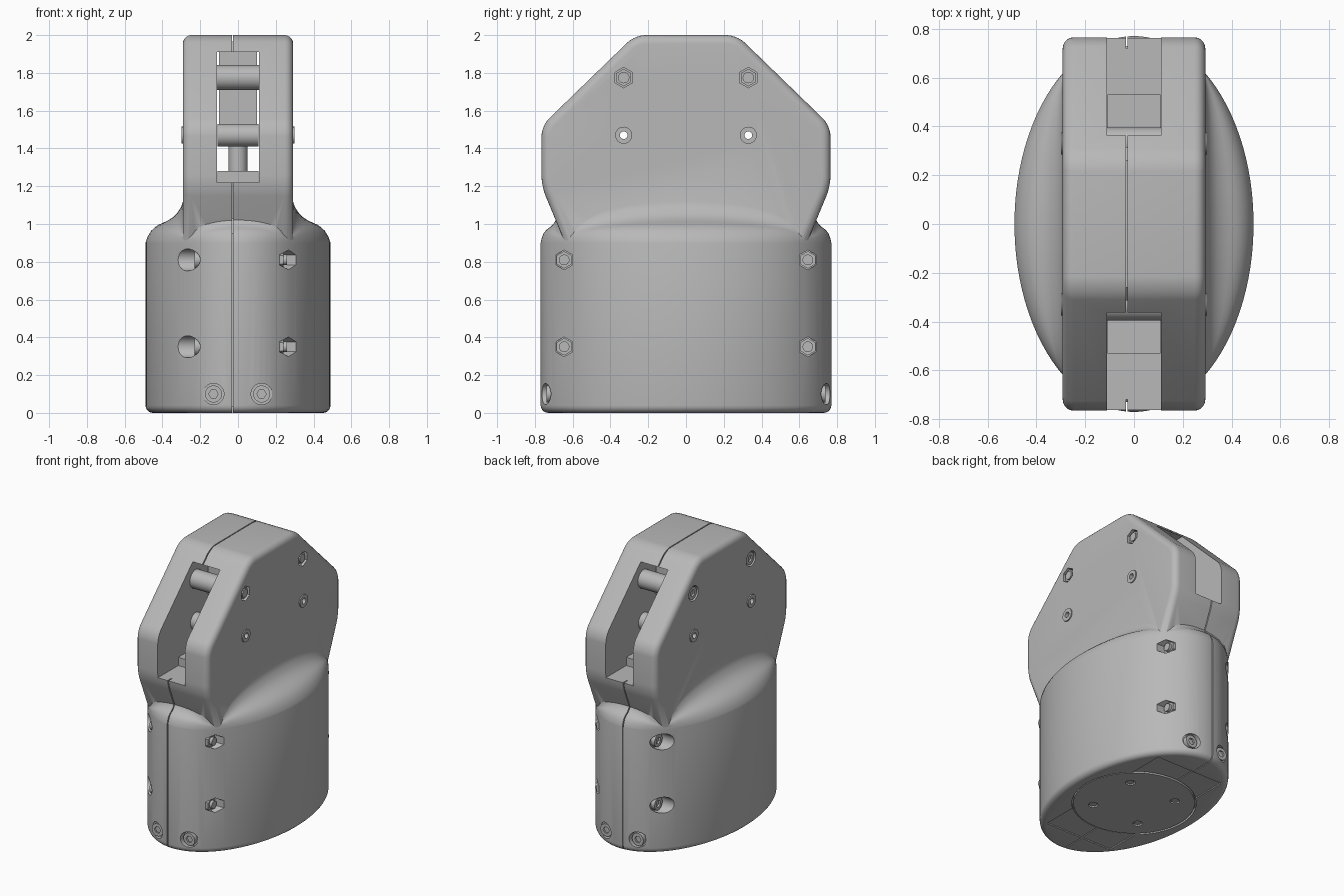
import bpy, bmesh, math
from mathutils import Matrix, Vector

cube = bpy.data.objects.get("Cube")
if cube:
    bpy.data.objects.remove(cube)

grey = bpy.data.materials.new("mid grey")
grey.use_nodes = True
grey.diffuse_color = (0.48, 0.48, 0.48, 1)
grey.node_tree.nodes["Principled BSDF"].inputs["Base Color"].default_value = (0.48, 0.48, 0.48, 1)


def finish(bm, name):
    bmesh.ops.recalc_face_normals(bm, faces=bm.faces)
    mesh = bpy.data.meshes.new(name)
    bm.to_mesh(mesh)
    bm.free()
    mesh.materials.append(grey)
    ob = bpy.data.objects.new(name, mesh)
    bpy.context.collection.objects.link(ob)
    return ob


def box(name, lo, hi):
    bm = bmesh.new()
    lo, hi = Vector(lo), Vector(hi)
    bmesh.ops.create_cube(bm, size=1, matrix=Matrix.Translation((lo + hi) / 2) @ Matrix.Diagonal((*(hi - lo), 1)))
    return finish(bm, name)


TURN = {"x": Matrix.Rotation(math.pi / 2, 4, "Y"), "y": Matrix.Rotation(math.pi / 2, 4, "X"), "z": Matrix()}


def cyl(name, r, length, centre, axis, sides=32):
    bm = bmesh.new()
    place = Matrix.Translation(centre) @ TURN[axis] @ Matrix.Rotation(math.pi / 6, 4, "Z")
    bmesh.ops.create_cone(bm, cap_ends=True, segments=sides, radius1=r, radius2=r, depth=length, matrix=place)
    return finish(bm, name)


def side_slab(name, half, x0, x1):
    """Extrude a front/back symmetric (y, z) outline along x."""
    bm = bmesh.new()
    outline = half + [(-y, z) for y, z in reversed(half)]
    face = bm.faces.new([bm.verts.new((x0, y, z)) for y, z in outline])
    new = bmesh.ops.extrude_face_region(bm, geom=[face])["geom"]
    bmesh.ops.translate(bm, vec=(x1 - x0, 0, 0), verts=[v for v in new if isinstance(v, bmesh.types.BMVert)])
    return finish(bm, name)


def select(ob):
    bpy.ops.object.select_all(action="DESELECT")
    ob.select_set(True)
    bpy.context.view_layer.objects.active = ob


def combine(ob, other, operation="DIFFERENCE", keep=False):
    mod = ob.modifiers.new("cut", "BOOLEAN")
    mod.object, mod.operation, mod.solver = other, operation, "EXACT"
    select(ob)
    bpy.ops.object.modifier_apply(modifier=mod.name)
    if not keep:
        bpy.data.objects.remove(other)


def smooth(ob):
    select(ob)
    bpy.ops.object.shade_smooth_by_angle(angle=math.radians(35))


# Elliptical base, flaring inward to the head with a soft shoulder
A, B, N = 0.49, 0.77, 96
SHOULDER = [(0, 0), (.02, .06), (.06, .15), (.15, .28), (.25, .36), (.35, .42), (.48, .47),
            (.6, .52), (.72, .59), (.82, .67), (.93, .82), (1, 1)]


def clamp(v, lim):
    return max(-lim, min(lim, v)) * 0.98


bm = bmesh.new()
angles = [2 * math.pi * (i + 0.5) / N for i in range(N)]
rings = []
for k in range(6):
    a = math.pi / 2 * k / 5
    inset = 0.04 * (1 - math.sin(a))
    rings.append([((A - inset) * math.cos(t), (B - inset) * math.sin(t), 0.04 * (1 - math.cos(a))) for t in angles])
for f, h in SHOULDER:
    ring = []
    for t in angles:
        outer = Vector((A * math.cos(t), B * math.sin(t)))
        inner = Vector((clamp(outer.x, 0.294), clamp(outer.y, 0.69)))
        rise = 0.23 * min(1, (outer - inner).length / 0.2) ** 0.4
        p = outer.lerp(inner, f)
        ring.append((p.x, p.y, 0.9 + rise * h))
    rings.append(ring)
rings.append([(x / 2, y / 2, 0.95) for x, y, z in rings[-1]])
loops = [[bm.verts.new(p) for p in ring] for ring in rings]
for low, high in zip(loops, loops[1:]):
    for i in range(N):
        j = (i + 1) % N
        bm.faces.new((low[i], low[j], high[j], high[i]))
bm.faces.new(loops[0])
bm.faces.new(loops[-1])
body = finish(bm, "housing")

# Eight-sided head with rounded corners and rims
head = side_slab("head", [(.515, .6), (.765, 1.2), (.765, 1.52), (.27, 2)], -.292, .292)
bm = bmesh.new()
bm.from_mesh(head.data)
corners = [e for e in bm.edges if abs(e.verts[0].co.x - e.verts[1].co.x) > .5 and e.verts[0].co.z > 1]
bmesh.ops.bevel(bm, geom=corners, offset=.055, segments=5, profile=.5, affect="EDGES")
rims = [e for e in bm.edges if abs(e.verts[0].co.x - e.verts[1].co.x) < .01]
bmesh.ops.bevel(bm, geom=rims, offset=.045, segments=5, profile=.5, affect="EDGES")
bm.to_mesh(head.data)
bm.free()
combine(body, head, "UNION")

# Rope slot running front to back
combine(body, box("slot_cutter", (-.11, -.9, 1.22), (.11, .9, 1.91)))

# Parting seam around the shell
seam = box("seam_cutter", (-.033, -.9, -.1), (-.026, .9, 2.1))
core = side_slab("seam_core", [(.7, .03), (.73, .95), (.65, 1.03), (.72, 1.22), (.72, 1.5), (.26, 1.965)], -.1, .1)
combine(seam, core)
combine(body, seam)

# Recessed bottom plate with round cover
combine(body, box("plate_cutter", (-.27, -.57, -.1), (.27, .57, .008)))
combine(body, cyl("cover_cutter", .41, .1, (0, 0, -.025), "z", 64))
cover = cyl("round_cover", .40, .03, (0, 0, .018), "z", 64)
for i in range(4):
    a = math.pi / 4 + i * math.pi / 2
    spot = (.27 * math.cos(a), .27 * math.sin(a))
    combine(cover, cyl("screw_cutter", .032, .04, (*spot, 0), "z"))
    smooth(cyl("cover_screw", .025, .02, (*spot, .018), "z"))
smooth(cover)


def socket_bolt(name, r, length, centre, axis):
    """Bolt head with a hexagonal socket open at both ends of a short core."""
    bolt = cyl(name, r, length, centre, axis)
    depth = Vector((0, 0, 0))
    depth["xyz".index(axis)] = math.copysign(length * .5, centre["xyz".index(axis)])
    combine(bolt, cyl("socket_cutter", r * .55, length * .7, Vector(centre) + depth, axis, 6))
    smooth(bolt)


for side in (-1, 1):
    # Clamp bolts: hexagon nut pockets on the left, round counterbores on the right
    for z in (.35, .81):
        y = side * .645
        combine(body, cyl("nut_cutter", .052, .4, (.42, y, z), "x", 6))
        combine(body, cyl("bore_cutter", .058, .4, (-.4, y, z), "x"))
        smooth(cyl("clamp_nut", .046, .03, (.225, y, z), "x", 6))
        smooth(cyl("clamp_bolt_end", .028, .05, (.235, y, z), "x"))
        socket_bolt("clamp_bolt_head", .045, .04, (-.21, y, z), "x")

    # Upper roller and its bolt
    y, z = side * .33, 1.775
    combine(body, cyl("nut_cutter", .054, .1, (.3, y, z), "x", 6))
    combine(body, cyl("bore_cutter", .054, .1, (-.3, y, z), "x"))
    smooth(cyl("roller_nut", .046, .03, (.262, y, z), "x", 6))
    smooth(cyl("roller_bolt_end", .03, .04, (.268, y, z), "x"))
    socket_bolt("roller_bolt_head", .045, .035, (-.268, y, z), "x")
    smooth(cyl("upper_roller", .066, .22, (0, y, z), "x", 48))

    # Hollow lower roller with raised bosses on both walls
    z = 1.47
    for x in (-.29, .29):
        combine(body, cyl("boss", .045, .02, (x, y, z), "x"), "UNION")
    hole = cyl("axle_hole", .02, .9, (0, y, z), "x")
    roller = cyl("lower_roller", .06, .219, (0, y, z), "x", 48)
    combine(roller, hole, keep=True)
    combine(body, hole)
    smooth(roller)

    # Bolts at the foot, front and back
    for x in (-.13, .125):
        combine(body, cyl("foot_cutter", .056, .2, (x, side * .81, .1), "y"))
        socket_bolt("foot_bolt", .045, .035, (x, side * .722, .1), "y")

smooth(body)

# Anchor plate, stem and centre block inside the slot
box("anchor_plate", (-.109, -.53, 1.215), (.109, .53, 1.28))
smooth(cyl("anchor_stem", .05, .3, (0, 0, 1.42), "z"))
box("centre_block", (-.1, -.2, 1.53), (.1, .2, 1.915))
